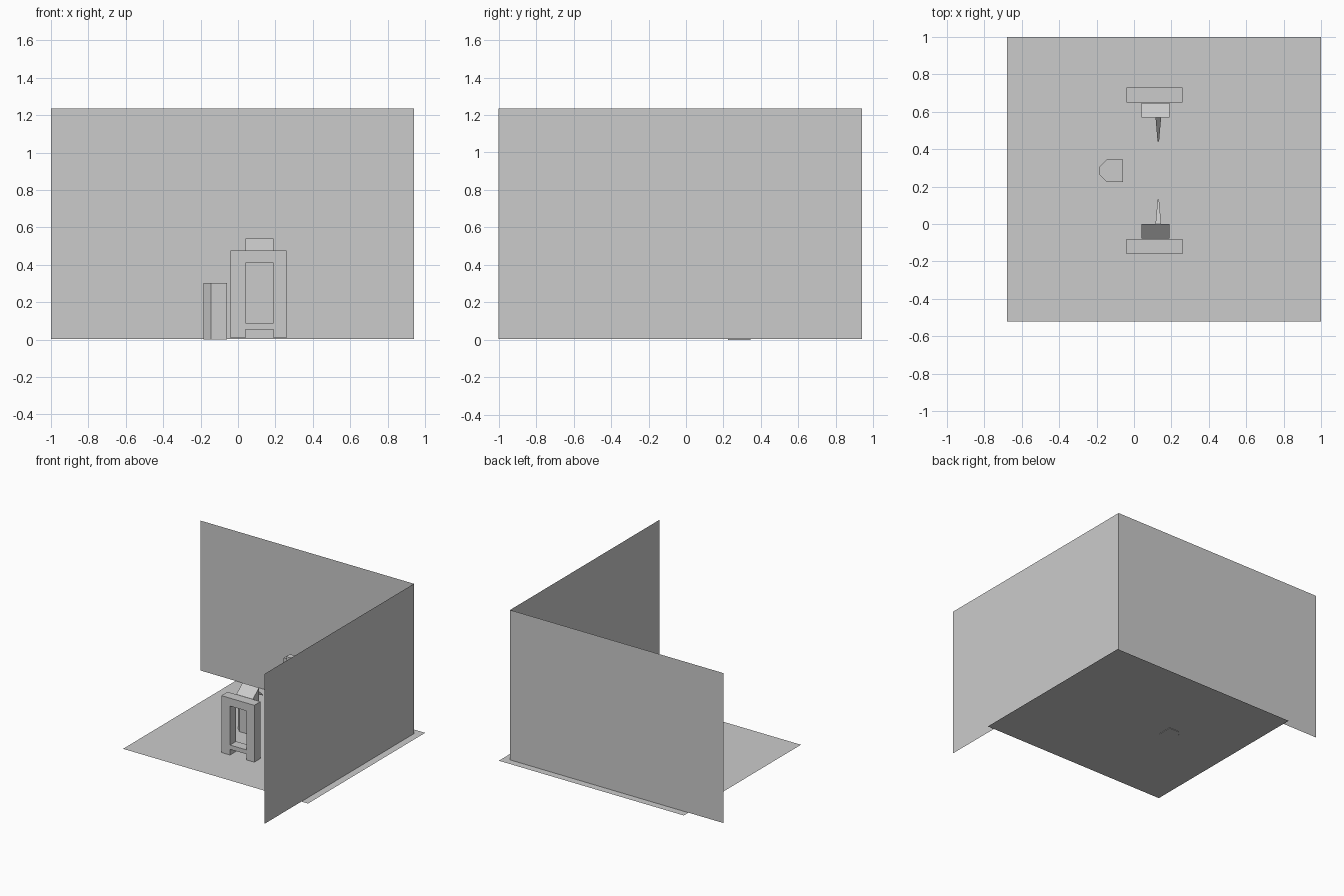
import bpy

if "Cube" in bpy.data.objects:
    bpy.data.objects.remove(bpy.data.objects["Cube"])

MID_Y = 0.285  # the two gates mirror across this plane
FLOOR_Z = 0.004


def make(name, verts, faces):
    mesh = bpy.data.meshes.new(name)
    mesh.from_pydata(verts, [], faces)
    mesh.update()
    obj = bpy.data.objects.new(name, mesh)
    bpy.context.collection.objects.link(obj)
    return obj


def loft(name, a, b):
    """Closed solid between two matching loops."""
    n = len(a)
    faces = [tuple(reversed(range(n))), tuple(range(n, 2 * n))]
    faces += [(i, (i + 1) % n, n + (i + 1) % n, n + i) for i in range(n)]
    obj = make(name, a + b, faces)
    import bmesh
    bm = bmesh.new()
    bm.from_mesh(obj.data)
    bmesh.ops.recalc_face_normals(bm, faces=bm.faces)
    bm.to_mesh(obj.data)
    bm.free()
    return obj


def gate_frame(name, y):
    """Frame with a window and a notch between its feet."""
    x0, x1, x2, x3 = -0.04, 0.04, 0.19, 0.26
    zs = [0.008, 0.055, 0.09, 0.41, 0.475]
    xs = [x0, x1, x2, x3]
    solid = {(i, k) for i in range(3) for k in range(4)} - {(1, 0), (1, 2)}
    verts = [(x, yy, z) for yy in (y(-0.16), y(-0.08)) for z in zs for x in xs]

    def v(i, k, back):
        return back * 20 + k * 4 + i

    faces = []
    for i, k in sorted(solid):
        ring = [(i, k), (i + 1, k), (i + 1, k + 1), (i, k + 1)]
        faces.append([v(*p, 0) for p in ring])
        faces.append([v(*p, 1) for p in reversed(ring)])
        sides = [(i, k - 1), (i + 1, k), (i, k + 1), (i - 1, k)]
        for s, nb in enumerate(sides):
            if nb not in solid:
                p, q = ring[s], ring[(s + 1) % 4]
                faces.append([v(*q, 0), v(*p, 0), v(*p, 1), v(*q, 1)])
    if y(0) != 0:
        faces = [f[::-1] for f in faces]
    return make(name, verts, faces)


# Floor and the two thin walls
make("floor", [(-0.68, -0.52, FLOOR_Z), (1, -0.52, FLOOR_Z), (1, 1, FLOOR_Z), (-0.68, 1, FLOOR_Z)],
     [(0, 1, 2, 3)])
W, H = 0.94, 1.235
make("back_wall", [(-1, W, FLOOR_Z), (W, W, FLOOR_Z), (W, W, H), (-1, W, H)], [(0, 1, 2, 3)])
make("right_wall", [(W, -1, FLOOR_Z), (W, W, FLOOR_Z), (W, W, H), (W, -1, H)], [(0, 1, 2, 3)])

# Pillar with two chamfered corners
profile = [(-0.06, 0.225), (-0.06, 0.345), (-0.145, 0.345),
           (-0.185, 0.305), (-0.185, 0.265), (-0.145, 0.225)]
loft("pillar", [(x, y, 0) for x, y in profile], [(x, y, 0.302) for x, y in profile])

# Two facing gates, each with a sloped head and a downward spike
for side, y in (("front", lambda t: t), ("back", lambda t: 2 * MID_Y - t)):
    gate_frame(side + "_gate", y)
    head = [(-0.078, 0.41), (0, 0.41), (0, 0.54), (-0.078, 0.475)]
    loft(side + "_head", [(0.04, y(a), z) for a, z in head], [(0.19, y(a), z) for a, z in head])
    base = [(0.115, 0.48), (0.145, 0.48), (0.145, 0.535), (0.115, 0.535)]
    tip = [(0.126, 0.412), (0.134, 0.412), (0.134, 0.42), (0.126, 0.42)]
    loft(side + "_spike", [(x, y(0), z) for x, z in base], [(x, y(0.13), z) for x, z in tip])
